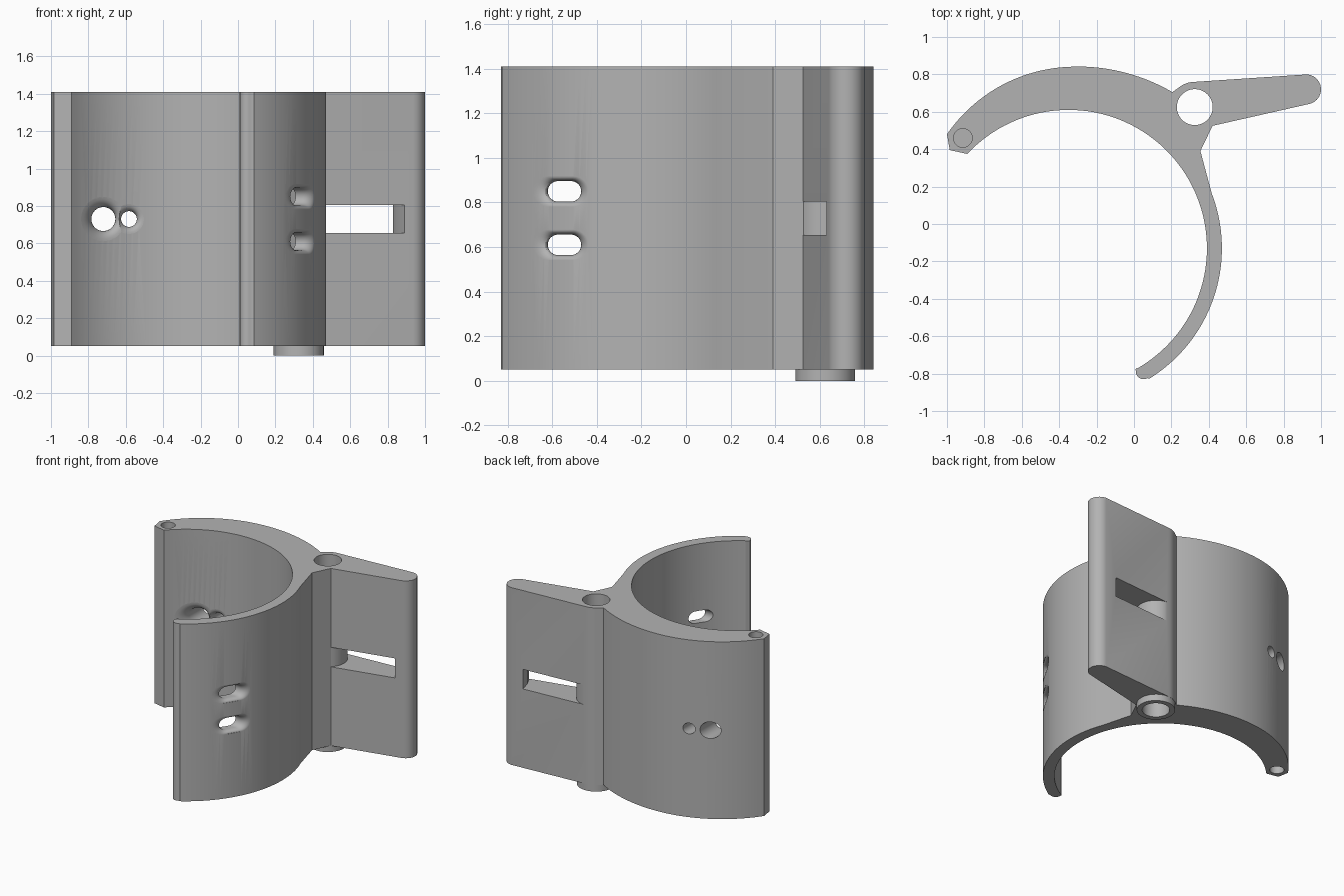
import bpy, bmesh
from math import sin, cos, pi, sqrt, radians, atan2
from mathutils import Vector

if "Cube" in bpy.data.objects:
    bpy.data.objects.remove(bpy.data.objects["Cube"], do_unlink=True)

BOTTOM, TOP = 0.05, 1.41
RING = Vector((-0.35, -0.13))      # centre of the clamp bore
INNER, OUTER = 0.74, 0.82
PIVOT = Vector((0.325, 0.625))     # hinge axis
MID = 0.73

grey = bpy.data.materials.new("grey_plastic")
grey.use_nodes = True
grey.diffuse_color = (0.45, 0.45, 0.45, 1)
grey.node_tree.nodes["Principled BSDF"].inputs["Base Color"].default_value = (0.45, 0.45, 0.45, 1)


def arc(c, r, a0, a1, n):
    return [(c[0] + r * cos(radians(a0 + (a1 - a0) * i / n)),
             c[1] + r * sin(radians(a0 + (a1 - a0) * i / n))) for i in range(n + 1)]


def arc_through(p, q, s, n):
    """Arc from p to s passing through q."""
    (ax, ay), (bx, by), (cx, cy) = p, q, s
    d = 2 * (ax * (by - cy) + bx * (cy - ay) + cx * (ay - by))
    a2, b2, c2 = ax * ax + ay * ay, bx * bx + by * by, cx * cx + cy * cy
    u = ((a2 * (by - cy) + b2 * (cy - ay) + c2 * (ay - by)) / d,
         (a2 * (cx - bx) + b2 * (ax - cx) + c2 * (bx - ax)) / d)
    r = sqrt((ax - u[0]) ** 2 + (ay - u[1]) ** 2)
    ang = [atan2(t[1] - u[1], t[0] - u[0]) * 180 / pi for t in (p, s)]
    return arc(u, r, ang[0], ang[1], n)


def loft(name, rings):
    """Closed solid through matching rings of 3D points."""
    bm = bmesh.new()
    rows = [[bm.verts.new(p) for p in ring] for ring in rings]
    n = len(rows[0])
    for a, b in zip(rows, rows[1:]):
        for i in range(n):
            j = (i + 1) % n
            bm.faces.new((a[i], a[j], b[j], b[i]))
    bm.faces.new(rows[0][::-1])
    bm.faces.new(rows[-1])
    bmesh.ops.recalc_face_normals(bm, faces=bm.faces)
    me = bpy.data.meshes.new(name)
    bm.to_mesh(me)
    bm.free()
    ob = bpy.data.objects.new(name, me)
    bpy.context.collection.objects.link(ob)
    me.materials.append(grey)
    return ob


def prism(name, outline, z0, z1):
    return loft(name, [[(x, y, z) for x, y in outline] for z in (z0, z1)])


def combine(body, tool, op):
    tool.hide_render = True
    bpy.context.view_layer.objects.active = body
    mod = body.modifiers.new(tool.name, 'BOOLEAN')
    mod.operation, mod.object, mod.solver = op, tool, 'EXACT'
    bpy.ops.object.modifier_apply(modifier=mod.name)
    bpy.data.objects.remove(tool, do_unlink=True)


def flare(depth, steps=6):
    """Rounded lip: pairs of (inward depth, how far open from 1 to 0)."""
    out = [(-0.15, 1.0)]
    for i in range(steps + 1):
        a = pi / 2 * i / steps
        out.append((depth * (1 - cos(a)), 1 - sin(a)))
    return out + [(0.35, 0.0)]


# Clamp outline: bore, thin front jaw, lever, hinge boss, thick back jaw
outline = arc(RING, INNER, 137, -61, 72)
outline += arc((0.05, -0.79), 0.04, 125, 300, 10)
outline += arc(RING, OUTER, -58, 21, 36)
outline += [(0.355, 0.39), (0.42, 0.525)]
outline += arc((0.92, 0.72), 0.08, -78, 86, 14)
outline += arc(PIVOT, 0.135, 90, 122, 5)
outline += arc_through((0.205, 0.705), (-0.05, 0.81), (-0.30, 0.842), 16)
outline += arc_through((-0.33, 0.841), (-0.72, 0.735), (-1.0, 0.48), 22)
outline += [(-0.985, 0.395)]
clamp = prism("clamp_body", outline, BOTTOM, TOP)

# Foot collar and hinge bore
combine(clamp, prism("foot_collar", arc(PIVOT, 0.134, 0, 354, 59), 0, 0.1), 'UNION')
combine(clamp, prism("hinge_bore", arc(PIVOT, 0.096, 0, 352.5, 47), -0.2, 1.6), 'DIFFERENCE')

# Blind pin holes at both ends of the back jaw
for z0, z1 in ((-0.1, 0.4), (1.06, 1.6)):
    combine(clamp, prism("pin_hole", arc((-0.915, 0.46), 0.05, 0, 350, 35), z0, z1), 'DIFFERENCE')

# Window through the lever, wrapped round the hinge boss
window = arc(PIVOT, 0.137, -46, 85, 16) + [(0.34, 0.95), (0.80, 0.95), (0.83, 0.79),
                                           (0.85, 0.71), (0.895, 0.62), (0.90, 0.45), (0.43, 0.45)]
combine(clamp, prism("lever_window", window, 0.655, 0.805), 'DIFFERENCE')

# Round cord holes in the back jaw, flared on the bore side
for cx, r, lip in ((-0.72, 0.064, 0.055), (-0.583, 0.042, 0.038)):
    rings = []
    for d, open_ in flare(lip):
        ring = []
        for x, z in arc((cx, MID), r + lip * open_, 0, 352.5, 47):
            y = RING.y + sqrt(INNER ** 2 - (x - RING.x) ** 2)
            ring.append((x, y + d, z))
        rings.append(ring)
    combine(clamp, loft("cord_hole", rings), 'DIFFERENCE')

# Two strap slots in the front jaw, flared on the outside
for cz in (0.61, 0.85):
    rings = []
    for d, open_ in flare(0.045):
        r = 0.046 + 0.022 * open_
        y0, y1 = -0.574 - 0.045 * open_, -0.516 + 0.012 * open_
        ring = []
        for y, z in arc((y1, cz), r, -90, 90, 14) + arc((y0, cz), r, 90, 270, 14):
            x = RING.x + sqrt(OUTER ** 2 - (y - RING.y) ** 2)
            ring.append((x - d, y, z))
        rings.append(ring)
    combine(clamp, loft("strap_slot", rings), 'DIFFERENCE')

# Smooth curved walls, crisp edges
bpy.ops.object.select_all(action='DESELECT')
clamp.select_set(True)
bpy.context.view_layer.objects.active = clamp
bpy.ops.object.shade_smooth_by_angle(angle=radians(25))
